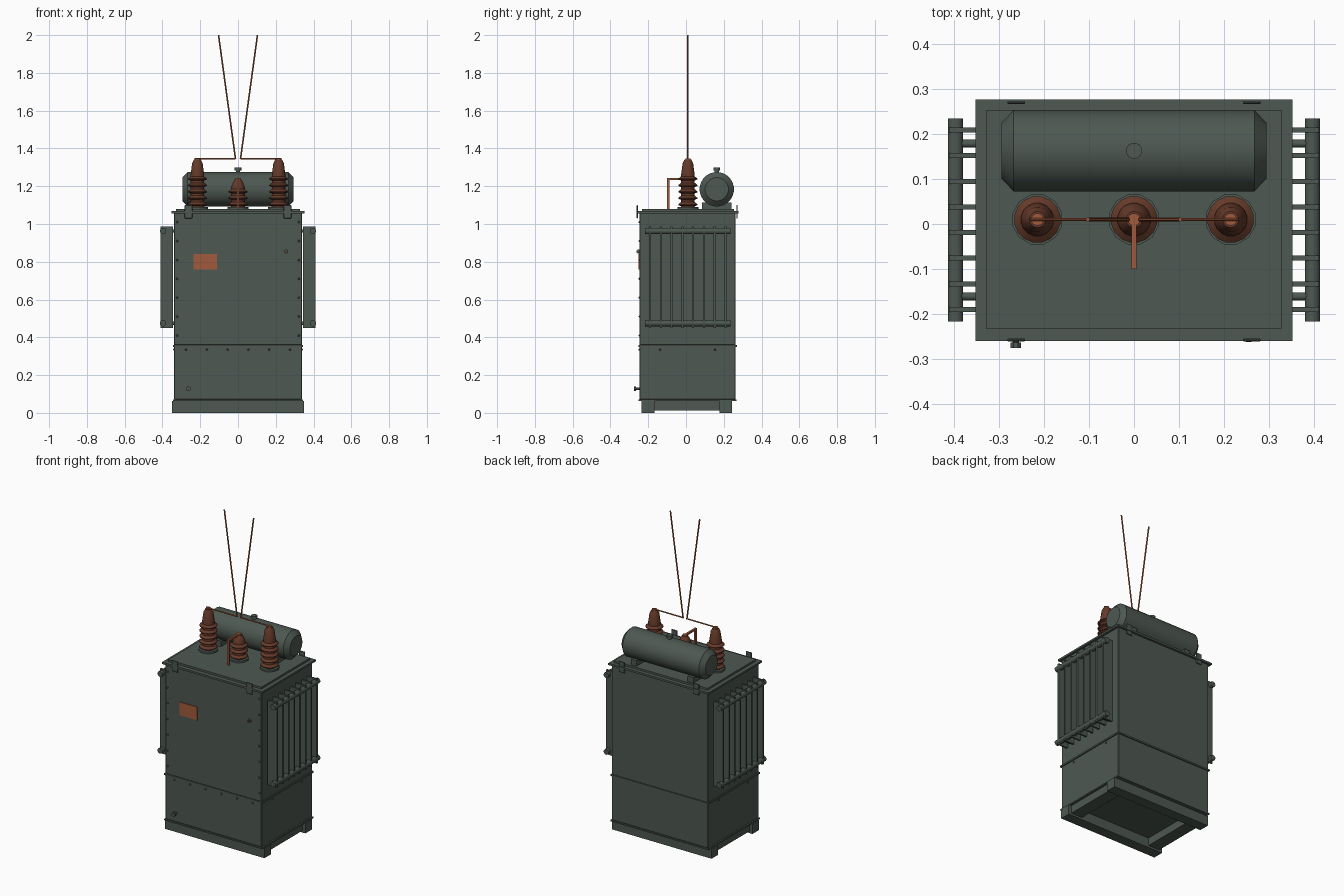
import bpy, bmesh
from math import pi, cos, sin, radians
from mathutils import Vector

start = bpy.data.objects.get("Cube")
if start:
    bpy.data.objects.remove(start)


def make_material(name, colour):
    mat = bpy.data.materials.new(name)
    mat.use_nodes = True
    mat.diffuse_color = (*colour, 1)
    bsdf = mat.node_tree.nodes["Principled BSDF"]
    bsdf.inputs["Base Color"].default_value = (*colour, 1)
    bsdf.inputs["Roughness"].default_value = 0.6
    return mat


PAINT = make_material("green_grey_paint", (0.075, 0.098, 0.083))
CERAMIC = make_material("brown_ceramic", (0.13, 0.042, 0.022))
COPPER = make_material("copper", (0.36, 0.105, 0.045))


def finish(name, bm, mat, smooth=False):
    bmesh.ops.recalc_face_normals(bm, faces=bm.faces)
    mesh = bpy.data.meshes.new(name)
    bm.to_mesh(mesh)
    bm.free()
    mesh.materials.append(mat)
    obj = bpy.data.objects.new(name, mesh)
    bpy.context.collection.objects.link(obj)
    if smooth:
        bpy.ops.object.select_all(action='DESELECT')
        obj.select_set(True)
        bpy.context.view_layer.objects.active = obj
        bpy.ops.object.shade_smooth_by_angle(angle=radians(35))
    return obj


def box(name, x, y, z, mat=PAINT, bevel=0):
    """Box from (low, high) ranges on each axis."""
    bm = bmesh.new()
    bmesh.ops.create_cube(bm, size=1)
    for v in bm.verts:
        v.co = [(r[0] + r[1]) / 2 + c * (r[1] - r[0]) for c, r in zip(v.co, (x, y, z))]
    obj = finish(name, bm, mat)
    if bevel:
        mod = obj.modifiers.new("edge_bevel", 'BEVEL')
        mod.width = bevel
        mod.segments = 1
    return obj


def lathe(name, profile, origin, axis=(0, 0, 1), mat=PAINT, sides=12):
    """Revolve (radius, height) points about an axis, capping both ends."""
    bm = bmesh.new()
    turn = Vector((0, 0, 1)).rotation_difference(Vector(axis).normalized())
    rings = []
    for r, h in profile:
        angles = [2 * pi * (i + 0.5) / sides for i in range(sides)]
        rings.append([bm.verts.new(Vector(origin) + turn @ Vector((r * cos(a), r * sin(a), h)))
                      for a in angles])
    for low, high in zip(rings, rings[1:]):
        for i in range(sides):
            j = (i + 1) % sides
            bm.faces.new((low[i], low[j], high[j], high[i]))
    bm.faces.new(rings[0])
    bm.faces.new(rings[-1])
    return finish(name, bm, mat, smooth=True)


def rod(name, start, end, radius, mat=PAINT, sides=12):
    axis = Vector(end) - Vector(start)
    return lathe(name, [(radius, 0), (radius, axis.length)], start, axis, mat, sides)


FRONT, BACK, HALF = -0.246, 0.263, 0.338

# Skids and cross beams under the tank
for name, y in (("front_skid", (-0.235, -0.168)), ("back_skid", (0.177, 0.244))):
    box(name, (-0.35, 0.35), y, (0, 0.064))
for side in (-1, 1):
    box("cross_beam", sorted((side * 0.25, side * 0.33)), (-0.168, 0.177), (0.013, 0.064))

# Tank, seam band and lid
box("base_plate", (-0.344, 0.344), (FRONT - 0.005, BACK + 0.005), (0.062, 0.07))
box("lower_tank", (-HALF, HALF), (FRONT, BACK), (0.07, 0.352), bevel=0.003)
box("seam_band", (-0.344, 0.344), (FRONT - 0.006, BACK + 0.006), (0.35, 0.36))
box("upper_tank", (-HALF, HALF), (FRONT, BACK), (0.358, 1.06), bevel=0.003)
box("lid", (-0.353, 0.353), (-0.26, 0.277), (1.056, 1.068))
box("lid_top_plate", (-0.328, 0.328), (-0.233, 0.253), (1.066, 1.08))

# Lifting lugs at the lid corners
for side in (-1, 1):
    for y in (-0.258, 0.27):
        box("lifting_lug", (side * 0.262 - 0.02, side * 0.262 + 0.02),
            (y - 0.003, y + 0.003), (1.03, 1.1), bevel=0.002)

# Rivets on the front panels and the sides
rivet = [(0.006, 0), (0.006, 0.002), (0.003, 0.005)]
for side in (-1, 1):
    for i in range(7):
        lathe("panel_rivet", rivet, (side * 0.322, FRONT, 0.41 + i * 0.1), (0, -1, 0), sides=8)
    for y in (-0.137, 0.154):
        lathe("side_rivet", rivet, (side * HALF, y, 0.335), (side, 0, 0), sides=8)
for i in range(6):
    lathe("seam_rivet", rivet, (-0.275 + i * 0.11, FRONT, 0.335), (0, -1, 0), sides=8)

# Radiators: fins, headers and connecting stubs
for side in (-1, 1):
    for i in range(8):
        y = -0.19 + i * 0.057
        box("radiator_fin", sorted((side * 0.343, side * 0.411)),
            (y - 0.0055, y + 0.0055), (0.45, 0.987))
    for z in (0.475, 0.963):
        rod("radiator_header", (side * 0.397, -0.217, z), (side * 0.397, 0.235, z), 0.0175)
        for y in (-0.161, 0.179):
            rod("radiator_stub", (side * 0.33, y, z), (side * 0.397, y, z), 0.009)

# Oil conservator on saddles
lathe("conservator_tank", [(0.062, -0.295), (0.091, -0.268), (0.091, 0.268), (0.062, 0.295)],
      (0, 0.163, 1.184), (1, 0, 0), sides=24)
lathe("filler_cap", [(0.012, 0), (0.012, 0.02), (0.018, 0.02), (0.018, 0.036)], (0, 0.163, 1.262))
for side in (-1, 1):
    box("conservator_saddle", (side * 0.2 - 0.02, side * 0.2 + 0.02), (0.085, 0.24), (1.075, 1.115))


def bushing(name, x, sheds, cone, top):
    """Ribbed insulator: stacked sheds below a tapering cap."""
    points = [(0.038, 1.085)]
    for i in range(sheds):
        z = 1.1 + i * 0.034
        points += [(0.037, z - 0.006), (0.052, z), (0.052, z + 0.004), (0.037, z + 0.016)]
    points += [(0.037, cone), (0.028, top - 0.022), (0.018, top - 0.004)]
    lathe(name + "_flange", [(0.057, 1.075), (0.057, 1.091)], (x, 0.01, 0))
    lathe(name, points, (x, 0.01, 0), mat=CERAMIC, sides=16)
    rod(name + "_terminal", (x, 0.01, top - 0.008), (x, 0.01, top + 0.003), 0.014, COPPER)


# Bushings and conductors
bushing("centre_bushing", 0, 3, 1.195, 1.24)
for side, label in ((1, "left"), (-1, "right")):
    bushing(label + "_bushing", side * 0.215, 5, 1.26, 1.345)
    rod(label + "_lead", (side * 0.23, 0.01, 1.346), (side * 0.013, 0.01, 1.346), 0.004, COPPER, 8)
    rod(label + "_electrode", (side * 0.013, 0.01, 1.343), (side * 0.103, 0.01, 2.0), 0.0045, COPPER, 8)
box("ground_bar", (-0.006, 0.006), (-0.1, 0.012), (1.232, 1.243), COPPER)
box("ground_post", (-0.006, 0.006), (-0.1, -0.088), (1.075, 1.243), COPPER)

# Front fittings: nameplate, gauge and drain valve
box("nameplate", (-0.236, -0.111), (FRONT - 0.005, FRONT + 0.002), (0.759, 0.842), COPPER)
lathe("gauge", [(0.011, 0), (0.011, 0.01), (0.007, 0.012)], (0.255, FRONT, 0.855), (0, -1, 0))
rod("gauge_button", (0.255, FRONT, 0.855), (0.255, FRONT - 0.016, 0.855), 0.006, CERAMIC)
lathe("drain_valve", [(0.008, 0), (0.008, 0.018), (0.013, 0.018), (0.013, 0.03)],
      (-0.263, FRONT, 0.128), (0, -1, 0), sides=8)
